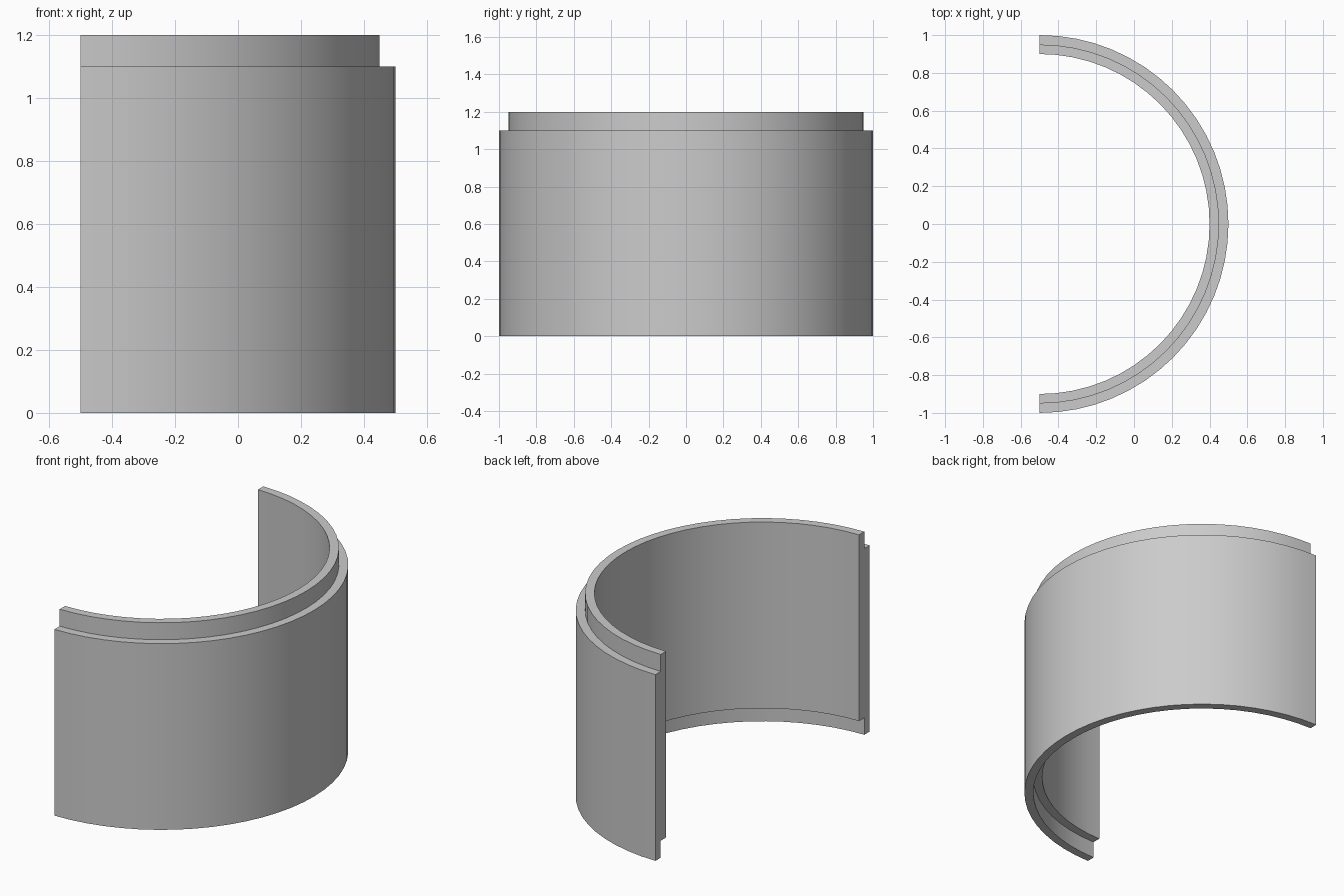
import bpy, bmesh, math
from mathutils import Matrix, Vector

cube = bpy.data.objects.get("Cube")
if cube:
    bpy.data.objects.remove(cube, do_unlink=True)

# Plain grey material
grey = bpy.data.materials.new("plain grey")
grey.use_nodes = True
colour = (0.6, 0.6, 0.6, 1)
grey.diffuse_color = colour
grey.node_tree.nodes["Principled BSDF"].inputs["Base Color"].default_value = colour

# Lapped wall section: radius and height, raised inner lip and rebated foot
OUTER, MIDDLE, INNER = 1.0, 0.95, 0.9
HEIGHT, LAP = 1.2, 0.1
section = [(OUTER, 0), (OUTER, HEIGHT - LAP), (MIDDLE, HEIGHT - LAP),
           (MIDDLE, HEIGHT), (INNER, HEIGHT), (INNER, LAP),
           (MIDDLE, LAP), (MIDDLE, 0)]

# Sweep the section through half a turn
bm = bmesh.new()
start = bm.faces.new([bm.verts.new((0, -r, z)) for r, z in section])
end = bmesh.ops.spin(bm, geom=[start, *start.edges, *start.verts],
                     axis=(0, 0, 1), cent=(0, 0, 0), angle=math.pi,
                     steps=32, use_duplicate=False)

# Make sure both straight ends are capped
loose = [e for e in bm.edges if e.is_boundary]
if loose:
    bmesh.ops.holes_fill(bm, edges=loose, sides=len(section))
if not any(all(abs(v.co.x) < 0.001 and v.co.y < 0 for v in f.verts) for f in bm.faces):
    bm.faces.new([v for v in start.verts])
bmesh.ops.transform(bm, matrix=Matrix.Translation(Vector((-OUTER / 2, 0, 0))), verts=bm.verts)
bmesh.ops.recalc_face_normals(bm, faces=bm.faces)

mesh = bpy.data.meshes.new("half_ring_wall")
bm.to_mesh(mesh)
bm.free()
mesh.materials.append(grey)
wall = bpy.data.objects.new("half_ring_wall", mesh)
bpy.context.collection.objects.link(wall)

# Smooth curved faces, crisp steps
bpy.context.view_layer.objects.active = wall
wall.select_set(True)
bpy.ops.object.shade_smooth_by_angle(angle=math.radians(30))
